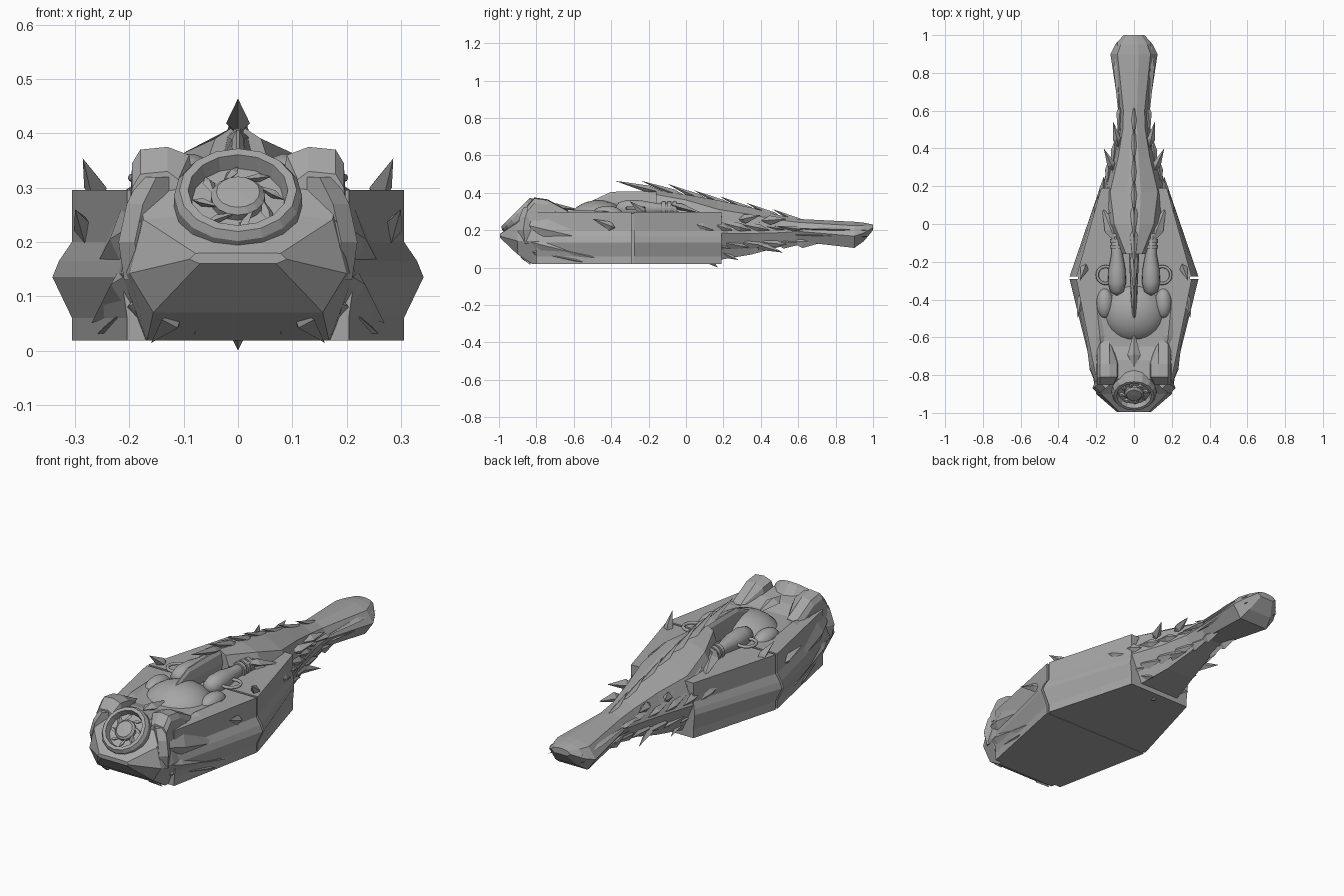
import bpy, bmesh, math
from mathutils import Vector, Matrix

cube = bpy.data.objects.get("Cube")
if cube:
    bpy.data.objects.remove(cube, do_unlink=True)

GREY = (.38, .38, .38, 1)
grey = bpy.data.materials.new("stone_grey")
grey.use_nodes = True
grey.diffuse_color = GREY
grey.node_tree.nodes["Principled BSDF"].inputs["Base Color"].default_value = GREY


def finish(name, bm, mirror=False, smooth=False):
    bmesh.ops.recalc_face_normals(bm, faces=bm.faces)
    mesh = bpy.data.meshes.new(name)
    bm.to_mesh(mesh)
    bm.free()
    mesh.materials.append(grey)
    for polygon in mesh.polygons:
        polygon.use_smooth = smooth
    ob = bpy.data.objects.new(name, mesh)
    bpy.context.collection.objects.link(ob)
    if mirror:
        ob.modifiers.new("Mirror", 'MIRROR').use_mirror_merge = False


def skin(name, rings, mirror=False):
    """Join equal rings of points into a closed solid."""
    bm = bmesh.new()
    rows = [[bm.verts.new(point) for point in ring] for ring in rings]
    for near, far in zip(rows, rows[1:]):
        for i in range(len(near)):
            bm.faces.new((near[i - 1], near[i], far[i], far[i - 1]))
    bm.faces.new(rows[0])
    bm.faces.new(rows[-1])
    finish(name, bm, mirror)


def body(name, shape, stations):
    """Symmetric solid: a unit half section scaled at each (y, half width, bottom, top)."""
    rings = []
    for y, width, low, high in stations:
        half = [Vector((u * width, y, low + v * (high - low))) for u, v in shape]
        rings.append(half + [Vector((-p.x, p.y, p.z)) for p in reversed(half)])
    skin(name, rings)


def shard(name, base, tip, width, thick, mirror=True):
    """Faceted spike, widest near its base."""
    base, tip = Vector(base), Vector(tip)
    along = (tip - base).normalized()
    side = along.cross(Vector((0, 0, 1))).normalized()
    up = side.cross(along)
    belly = base.lerp(tip, .35)
    bm = bmesh.new()
    ends = [bm.verts.new(base), bm.verts.new(tip)]
    ring = [bm.verts.new(belly + offset) for offset in
            (side * width, up * thick, -side * width, -up * thick)]
    for end in ends:
        for i in range(len(ring)):
            bm.faces.new((end, ring[i], ring[i - 1]))
    finish(name, bm, mirror)


def lathe(name, profile, segments, matrix, mirror=False, smooth=False):
    """Turn (radius, height) points about z, then place by matrix."""
    bm = bmesh.new()
    verts = [bm.verts.new((radius, 0, height)) for radius, height in profile]
    edges = [bm.edges.new(pair) for pair in zip(verts, verts[1:])]
    bmesh.ops.spin(bm, geom=verts + edges, axis=(0, 0, 1), cent=(0, 0, 0),
                   angle=math.tau, steps=segments)
    bmesh.ops.remove_doubles(bm, verts=bm.verts, dist=.0005)
    bm.transform(matrix)
    finish(name, bm, mirror, smooth)


def ball(name, centre, scale, mirror=False):
    bm = bmesh.new()
    place = Matrix.Translation(centre) @ Matrix.Diagonal((*scale, 1))
    bmesh.ops.create_uvsphere(bm, u_segments=28, v_segments=16, radius=1, matrix=place)
    finish(name, bm, mirror, True)


FRONT, SEAM, REAR, GAP = -.8, -.285, .19, .006
HULL_LOW, HULL_HIGH = .018, .296


def hull_x(y):
    """Half width of the hull, greatest at the seam."""
    return .307 - (.2 if y < SEAM else .28) * abs(y - SEAM)


def spine_z(y):
    """Height of the ridge line along the back."""
    return min(.44, .4 - .24 * y)


# Hull: two tapered halves with a narrow seam, each with a ridge that fades along its side
for part, start, end, fade in (("front", FRONT, SEAM - GAP, (.3, 1)),
                               ("rear", SEAM + GAP, REAR, (1, .2))):
    a, b = hull_x(start), hull_x(end)
    skin(part + "_hull", [[(a, start, z), (b, end, z), (-b, end, z), (-a, start, z)]
                          for z in (HULL_LOW, HULL_HIGH)])
    ridge = ((-.03, .06), (0, .06), (.036, .135), (.024, .165), (0, .2), (-.03, .2))
    skin(part + "_side_ridge", [[(hull_x(y) + out * size, y, z) for out, z in ridge]
                                for y, size in zip((start, end), fade)], True)
core = hull_x(SEAM) - .01
skin("hull_core", [[(side * core, SEAM + depth * GAP, z) for side, depth in
                    ((-1, -2), (1, -2), (1, 2), (-1, 2))] for z in (.02, .29)])

# Head: a wedge whose sloping face carries the socket, with raised rims behind it
body("head", [(.78, 0), (1, .4), (.87, .95), (.45, 1)],
     [(-.995, .09, .16, .18), (-.9, .2, .07, .25), (-.82, .215, .018, .33),
      (-.72, .225, .018, .32), (-.6, .25, .018, .28)])
skin("brow_rim", [[(.07 + lean, y, .25), (.2, y, .25), (.195, y, top - .03), (.18, y, top - .005),
                   (.13, y, top), (.09 + lean, y, top - .015)]
                  for y, top, lean in ((-.85, .33, .02), (-.81, .375, 0), (-.74, .365, 0),
                                       (-.62, .3, .04))], True)
skin("cheek_pillar", [[(x - .035, y, z), (x, y - .03, z), (x + .03, y, z), (x, y + .08, z)]
                      for x, y, z in ((.15, -.84, .32), (.175, -.86, .27), (.19, -.87, .2),
                                      (.18, -.86, .13))], True)

# Socket ring, iris blades and pupil
face = Matrix.Translation((0, -.9, .285)) @ Matrix.Rotation(math.radians(45), 4, 'X')
lathe("socket_ring", [(.118, -.06), (.118, 0), (.108, .015), (.092, .015),
                      (.085, -.014), (0, -.014)], 16, face)
for i in range(8):
    turn = face @ Matrix.Rotation(i * math.tau / 8, 4, 'Z')
    shard("iris_blade", turn @ Vector((.085, 0, -.01)), turn @ Vector((.03, .03, 0)),
          .012, .008, False)
lathe("pupil", [(.05, -.02), (.05, 0), (.04, .01), (0, .012)], 16, face)

# Cheek and jaw plates
for name, base, tip, width, thick in (
        ("upper_cheek_blade", (.18, -.9, .24), (.27, -.48, .14), .025, .06),
        ("lower_cheek_blade", (.17, -.92, .16), (.27, -.48, .05), .03, .05),
        ("jaw_blade", (.12, -.93, .11), (.26, -.55, .03), .035, .04),
        ("chin_plate", (.04, -.97, .17), (.08, -.84, .03), .04, .02),
        ("fang", (.1, -.88, .08), (.16, -.83, .014), .03, .02),
        ("deck_plate", (.17, -.7, .29), (.2, -.4, .3), .03, .015)):
    shard(name, base, tip, width, thick)
shard("nape_ridge", (0, -.76, .33), (0, -.57, .31), .035, .02, False)

# Rounded back with shoulders, arms, arm collars and side loops
ball("back_dome", (0, -.47, .23), (.175, .165, .13))
ball("shoulder", (.155, -.42, .285), (.045, .08, .045), True)
arm = Matrix.Translation((.09, -.38, .315)) @ Matrix.Rotation(math.radians(-90), 4, 'X')
lathe("arm", [(0, 0), (.035, .02), (.048, .07), (.045, .14), (.03, .22), (.03, .42), (0, .42)],
      18, arm, True, True)
for height in (.25, .28, .31):
    lathe("arm_collar", [(.02, 0), (.038, 0), (.038, .02), (.02, .02)], 18,
          arm @ Matrix.Translation((0, 0, height)), True)
circle = [k * math.tau / 8 for k in range(9)]
lathe("side_loop", [(.045 + .008 * math.cos(a), .008 * math.sin(a)) for a in circle], 20,
      Matrix.Translation((.15, -.27, .318)), True, True)

# Neck and tail: one long faceted body that narrows, then flares to the tip
section = [(.65, 0), (1, .45), (.7, .85), (.2, 1)]
body("neck_and_tail", section,
     [(-.16, .06, .28, .41), (0, .15, .2, .39), (.17, .18, .04, .36), (.35, .12, .07, .32),
      (.5, .085, .11, .28), (.6, .08, .14, .26), (.9, .125, .105, .245), (.95, .1, .14, .24),
      (1, .055, .2, .23)])
for z in (.165, .2):
    shard("tail_rail", (.09, .97, z), (.08, .56, z + .01), .022, .012)

# Spine crest: overlapping blades that point forward
body("spine_rod", section, [(-.54, .012, .3, .34), (-.4, .016, .3, .405), (-.1, .03, .3, .41)])
for i in range(7):
    y = -.1 + i * .13
    reach = .28 - i * .01
    shard("spine_blade", (0, y, spine_z(y) - .03), (0, y - reach, spine_z(y - reach) + .024),
          .022, .02, False)

# Layered scales along the sides of the neck
for i in range(6):
    y, x, size = i * .1, max(.07, .19 - i * .03), 1 - i * .1
    drop = i * .015
    shard("upper_scale", (x / 2, y - .1, .345 - drop), (x * .9, y + .1, .285 - drop),
          .035 * size, .02)
    shard("side_scale", (x, y + .15, .2), (x + .015, y - .03, .26 - drop / 2), .018, .03 * size)
    shard("lower_scale", (x * .75, y + .06, .14), (x * .7, y + .24, .1 + drop / 2),
          .03 * size, .035)

# Free-standing spikes
for name, base, tip in (
        ("corner_spike", (.25, -.2, .27), (.286, -.3, .354)),
        ("flank_spike", (.27, -.35, .2), (.3, -.5, .26)),
        ("neck_spike", (.1, .27, .25), (.16, .4, .28)),
        ("rear_spike", (.08, .4, .25), (.11, .54, .26)),
        ("belly_spike", (.07, .33, .14), (.1, .52, .08)),
        ("throat_spike", (.1, .15, .1), (.11, .28, .04))):
    shard(name, base, tip, .022, .025)
shard("keel_spike", (0, .1, .06), (0, .17, 0), .02, .02, False)
